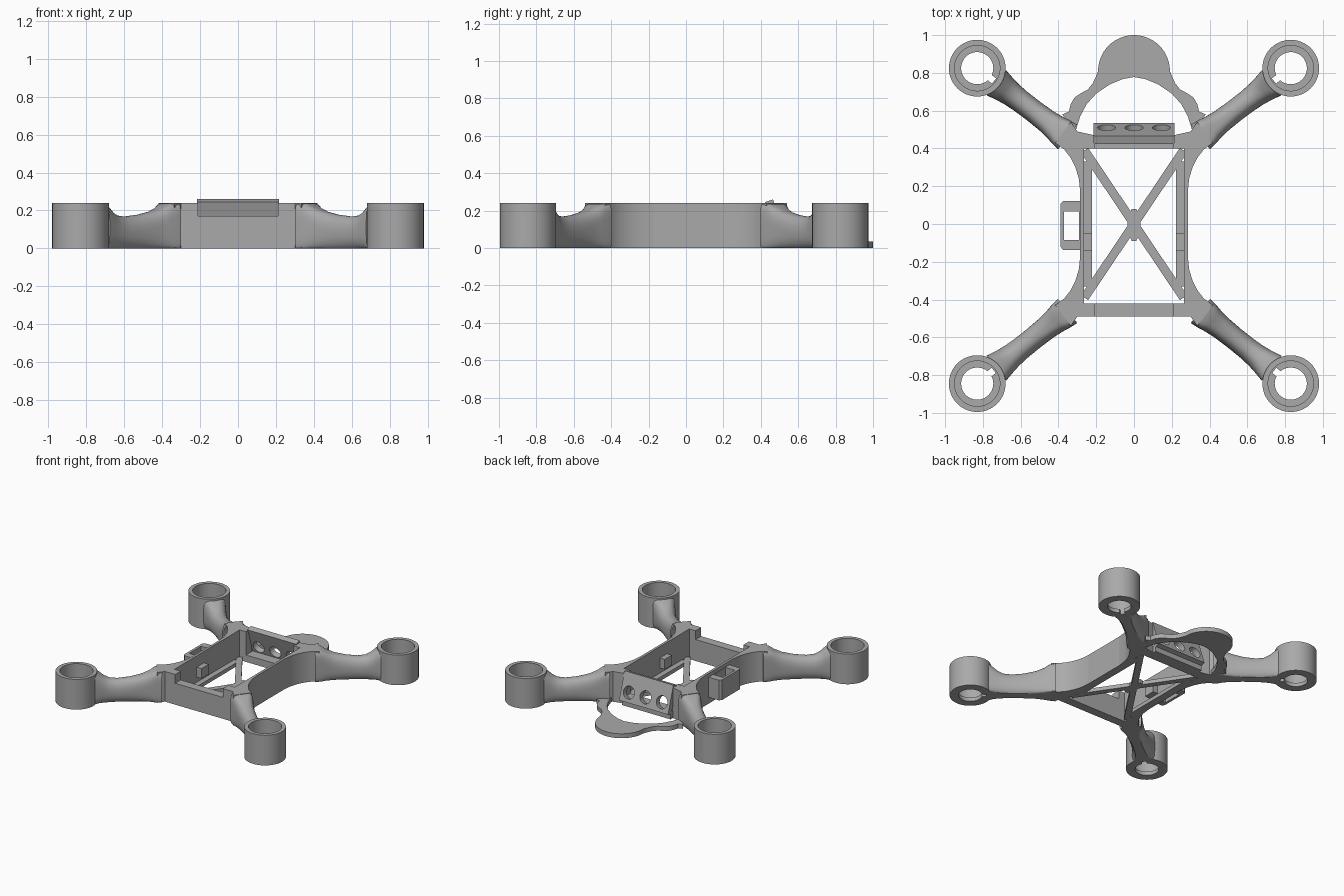
import bpy, bmesh, math
from mathutils import Vector, Matrix

cube = bpy.data.objects.get("Cube")
if cube:
    bpy.data.objects.remove(cube, do_unlink=True)

grey = bpy.data.materials.new("plain grey")
grey.use_nodes = True
grey.diffuse_color = (0.4, 0.4, 0.4, 1)
grey.node_tree.nodes["Principled BSDF"].inputs["Base Color"].default_value = (0.4, 0.4, 0.4, 1)
parts = []


def make(name, bm):
    bmesh.ops.recalc_face_normals(bm, faces=bm.faces)
    mesh = bpy.data.meshes.new(name)
    bm.to_mesh(mesh)
    bm.free()
    mesh.materials.append(grey)
    obj = bpy.data.objects.new(name, mesh)
    bpy.context.collection.objects.link(obj)
    parts.append(obj)
    return obj


def prism(name, points, z0, z1):
    bm = bmesh.new()
    face = bm.faces.new([bm.verts.new((x, y, z0)) for x, y in points])
    top = bmesh.ops.extrude_face_region(bm, geom=[face])["geom"]
    moved = [v for v in top if isinstance(v, bmesh.types.BMVert)]
    bmesh.ops.translate(bm, verts=moved, vec=(0, 0, z1 - z0))
    return make(name, bm)


def box(name, x0, x1, y0, y1, z0, z1):
    return prism(name, [(x0, y0), (x1, y0), (x1, y1), (x0, y1)], z0, z1)


def bar(name, a, b, width, z0, z1):
    a, b = Vector(a), Vector(b)
    d = (b - a).normalized()
    side = Vector((-d.y, d.x)) * width / 2
    return prism(name, [a + side, b + side, b - side, a - side], z0, z1)


def loft(name, rings, cyclic=False):
    """Skin closed rings of points; a cyclic loft joins the last to the first."""
    bm = bmesh.new()
    rows = [[bm.verts.new(p) for p in ring] for ring in rings]
    pairs = list(zip(rows, rows[1:])) + ([(rows[-1], rows[0])] if cyclic else [])
    for r, s in pairs:
        for i in range(len(r)):
            j = (i + 1) % len(r)
            bm.faces.new((r[i], r[j], s[j], s[i]))
    if not cyclic:
        bm.faces.new(rows[0])
        bm.faces.new(rows[-1])
    return make(name, bm)


def cut(obj, cutter):
    mod = obj.modifiers.new("cut", "BOOLEAN")
    mod.operation, mod.object, mod.solver = "DIFFERENCE", cutter, "EXACT"
    bpy.context.view_layer.objects.active = obj
    bpy.ops.object.modifier_apply(modifier=mod.name)
    parts.remove(cutter)
    bpy.data.objects.remove(cutter, do_unlink=True)


def power(v, e):
    return math.copysign(abs(v) ** e, v)


# Motor cups, arms and corner blocks
CUP = [(.085, 0), (.15, 0), (.15, .24), (.12, .24), (.12, .03), (.085, .03)]
# along arm, half width, height, squareness
ARM = [(-.04, .082, .24, 6), (.04, .077, .236, 5), (.1, .07, .217, 3.5), (.2, .063, .195, 2.8),
       (.35, .06, .177, 2.3), (.5, .061, .168, 2.2), (.6, .065, .174, 2.3),
       (.67, .071, .194, 2.6), (.72, .077, .217, 3), (.78, .084, .24, 4)]
CORNER = [(.265, .17), (.285, .17), (.292, .24), (.31, .3), (.335, .35), (.37, .395),
          (.418, .43), (.335, .54), (.3, .49), (.21, .47), (.21, .4), (.265, .4)]

for sx, x_name in ((1, "left"), (-1, "right")):
    for sy, y_name, cy in ((1, "back", .825), (-1, "front", -.845)):
        tag = y_name + "_" + x_name
        hub = Vector((sx * .83, cy))
        root = Vector((sx * .37, sy * .475))
        along = hub - root
        d = along.normalized()
        side = Vector((-d.y, d.x))

        steps = 64
        cup = loft("motor_cup_" + tag, [
            [(hub.x + r * math.cos(a), hub.y + r * math.sin(a), z) for r, z in CUP]
            for a in (2 * math.pi * i / steps for i in range(steps))], cyclic=True)
        cut(cup, bar("wire_notch", hub - d * .06, hub - d * .112, .035, -.05, .1))

        rings = []
        for f, half, h, n in ARM:
            c = root + along * f
            mid = h * .45
            ring = []
            for i in range(40):
                a = 2 * math.pi * (i + .5) / 40
                u = half * power(math.cos(a), 2 / n)
                s = power(math.sin(a), 2 / n)
                z = mid + s * (h - mid) if s > 0 else max(0, mid + s * mid * 1.15)
                p = c + side * u
                ring.append((p.x, p.y, z))
            rings.append(ring)
        loft("arm_" + tag, rings)

        inner = .4 if sy > 0 else .42
        prism("corner_block_" + tag,
              [(sx * x, sy * (inner if y == .4 else y + (.02 if x < .25 and sy < 0 else 0)))
               for x, y in CORNER], 0, .24)
        # Diagonal floor brace
        bar("floor_brace_" + tag, (0, 0), (sx * .262, sy * .39), .046, 0, .03)

    # Side wall, floor rail and inner clip
    box("side_wall_" + x_name, *sorted((sx * .265, sx * .285)), -.175, .175, 0, .24)
    box("floor_rail_" + x_name, *sorted((sx * .222, sx * .27)), -.33, .33, 0, .03)
    box("board_clip_" + x_name, *sorted((sx * .222, sx * .27)), -.14, -.05, .07, .15)

# Floor hub and cross walls
prism("floor_hub", [(.035, .03), (.012, .08), (-.012, .08), (-.035, .03),
                    (-.035, -.03), (-.012, -.09), (.012, -.09), (.035, -.03)], 0, .03)
box("front_wall", -.215, .215, -.49, -.42, 0, .17)
box("back_floor_bar", -.215, .215, .4, .5, 0, .055)

# Leaning back plate with three holes
tilt = Matrix.Translation((0, .478, .148)) @ Matrix.Rotation(math.radians(18), 4, "X")
plate = box("back_plate", -.215, .215, -.0225, .0225, -.11, .11)
plate.data.transform(tilt)
for x in (-.145, 0, .145):
    bm = bmesh.new()
    bmesh.ops.create_cone(bm, cap_ends=True, segments=40, radius1=.048, radius2=.048, depth=.2,
                          matrix=tilt @ Matrix.Translation((x, 0, -.035))
                          @ Matrix.Rotation(math.pi / 2, 4, "X"))
    cut(plate, make("hole", bm))

# Side bracket, open from top to bottom
bracket = prism("side_bracket", [(-.28, -.137), (-.375, -.137), (-.39, -.12), (-.39, .105),
                                 (-.375, .122), (-.28, .122)], .05, .21)
cut(bracket, box("bracket_slot", -.37, -.29, -.085, .065, -.1, .4))

# Rear landing paddle on two curved straps
OUTER = [(.38, .58), (.345, .595), (.335, .635), (.315, .67), (.285, .69), (.245, .712),
         (.218, .745), (.2, .785)]
INNER = [(.06, .767), (.13, .738), (.2, .69), (.25, .635), (.285, .57), (.31, .49)]
arc = [(.19 * math.cos(math.pi * i / 32), .81 + .19 * math.sin(math.pi * i / 32)) for i in range(33)]
outline = OUTER + arc + [(-x, y) for x, y in reversed(OUTER)]
outline += [(-x, y) for x, y in reversed(INNER)] + [(0, .778)] + INNER
prism("rear_paddle", outline, 0, .035)

# Smooth curved surfaces, keep edges crisp
bpy.ops.object.select_all(action="DESELECT")
for obj in parts:
    obj.select_set(True)
bpy.context.view_layer.objects.active = parts[0]
bpy.ops.object.shade_smooth_by_angle(angle=math.radians(32))
